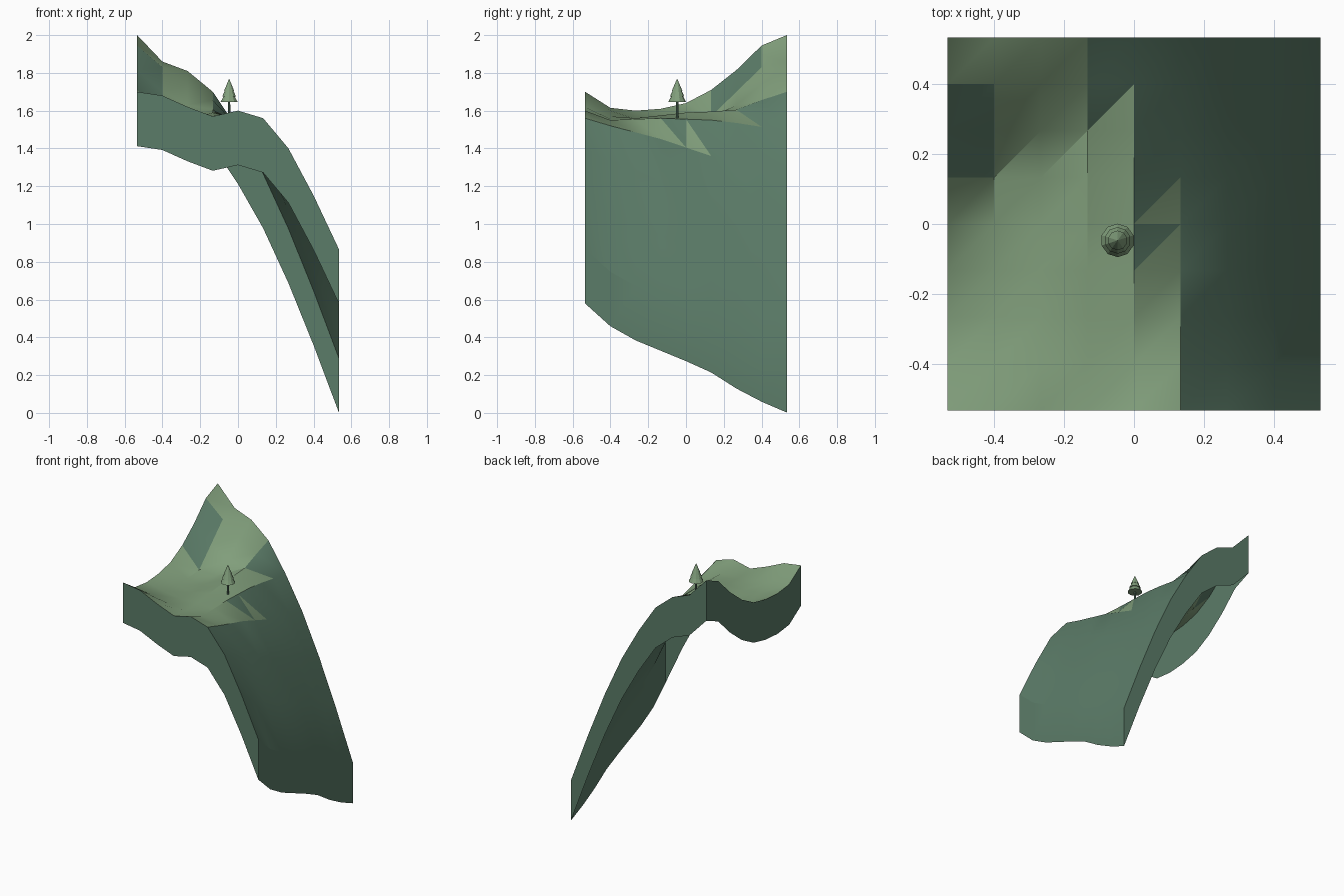
import bpy
import bmesh
import math

default_cube = bpy.data.objects.get("Cube")
if default_cube:
    bpy.data.objects.remove(default_cube, do_unlink=True)


def make_material(name, colour):
    mat = bpy.data.materials.new(name)
    mat.use_nodes = True
    mat.diffuse_color = (*colour, 1)
    mat.node_tree.nodes["Principled BSDF"].inputs["Base Color"].default_value = (*colour, 1)
    return mat


grass = make_material("grass green", (0.22, 0.345, 0.20))
rock = make_material("rock green", (0.105, 0.20, 0.138))

CELLS = 8
HALF = 0.534
SKIRT = 0.288
TRUNK_SPOT = -0.047

# Front and back edge profiles, running along x
front = [1.70, 1.68, 1.62, 1.57, 1.60, 1.56, 1.40, 1.15, 0.867]
back = [2.0, 1.86, 1.81, 1.70, 1.50, 1.265, 0.975, 0.645, 0.29]

# Profiles along y, keyed by grid column: edges, valley floor, ridge, shoulder
columns = {
    0: [1.70, 1.615, 1.60, 1.61, 1.64, 1.71, 1.815, 1.945, 2.0],
    1: [1.68, 1.60, 1.57, 1.56, 1.56, 1.57, 1.70, 1.83, 1.86],
    2: [1.62, 1.57, 1.555, 1.55, 1.555, 1.565, 1.63, 1.74, 1.81],
    3: [1.57, 1.555, 1.56, 1.575, 1.59, 1.595, 1.605, 1.656, 1.70],
    4: [1.60, 1.55, 1.555, 1.56, 1.555, 1.55, 1.535, 1.514, 1.50],
    5: [1.56, 1.52, 1.485, 1.45, 1.405, 1.36, 1.335, 1.30, 1.265],
    8: [0.867, 0.747, 0.672, 0.617, 0.562, 0.502, 0.417, 0.347, 0.29],
}


def lerp(a, b, t):
    return a + (b - a) * t


def bend(i, j):
    """How far a profile column departs from the straight front-to-back blend."""
    return columns[i][j] - lerp(front[i], back[i], j / CELLS)


def height(i, j):
    left = max(k for k in columns if k <= i)
    right = min(k for k in columns if k >= i)
    t = (i - left) / max(1, right - left)
    return lerp(front[i], back[i], j / CELLS) + lerp(bend(left, j), bend(right, j), t)


def is_rock(i, j, upper):
    """Steep cells are rock; each cell has a lower and an upper triangle."""
    if i > 4:
        return True
    if i == 4:
        return j > 4 or (j in (3, 4) and upper)
    if i == 3:
        return j == 7 or (j == 6 and upper)
    return i == 0 and j in (5, 6)


def finish(bm, name, mats, angle):
    mesh = bpy.data.meshes.new(name)
    bm.to_mesh(mesh)
    bm.free()
    for mat in mats:
        mesh.materials.append(mat)
    obj = bpy.data.objects.new(name, mesh)
    bpy.context.collection.objects.link(obj)
    bpy.ops.object.select_all(action="DESELECT")
    obj.select_set(True)
    bpy.context.view_layer.objects.active = obj
    bpy.ops.object.shade_smooth_by_angle(angle=math.radians(angle))


# Hillside surface
bm = bmesh.new()
step = 2 * HALF / CELLS
grid = [[bm.verts.new((i * step - HALF, j * step - HALF, height(i, j)))
         for j in range(CELLS + 1)] for i in range(CELLS + 1)]
for i in range(CELLS):
    for j in range(CELLS):
        a, b = grid[i][j], grid[i + 1][j]
        c, d = grid[i + 1][j + 1], grid[i][j + 1]
        for corners, upper in (((a, b, c), False), ((a, c, d), True)):
            face = bm.faces.new(corners)
            face.material_index = int(is_rock(i, j, upper))

# Hanging skirt around the rim, open underneath
rim = [e for e in bm.edges if e.is_boundary]
result = bmesh.ops.extrude_edge_only(bm, edges=rim)
for item in result["geom"]:
    if isinstance(item, bmesh.types.BMVert):
        item.co.z -= SKIRT
    elif isinstance(item, bmesh.types.BMFace):
        item.material_index = 1
bmesh.ops.recalc_face_normals(bm, faces=bm.faces)
if grid[4][4].link_faces[0].normal.z < 0:
    bmesh.ops.reverse_faces(bm, faces=bm.faces)
finish(bm, "hillside", [grass, rock], 25)


# Tree parts
def tree_cone(name, base_radius, tip_radius, low, high, mat):
    bm = bmesh.new()
    bmesh.ops.create_cone(bm, cap_ends=True, segments=10, radius1=base_radius,
                          radius2=tip_radius, depth=high - low)
    bmesh.ops.translate(bm, verts=bm.verts,
                        vec=(TRUNK_SPOT, TRUNK_SPOT, (low + high) / 2))
    finish(bm, name, [mat], 20)


tree_cone("tree_trunk", 0.007, 0.006, 1.56, 1.66, rock)
tree_cone("tree_lower_branches", 0.048, 0.026, 1.645, 1.685, grass)
tree_cone("tree_middle_branches", 0.038, 0.018, 1.675, 1.72, grass)
tree_cone("tree_upper_branches", 0.028, 0, 1.705, 1.77, grass)
